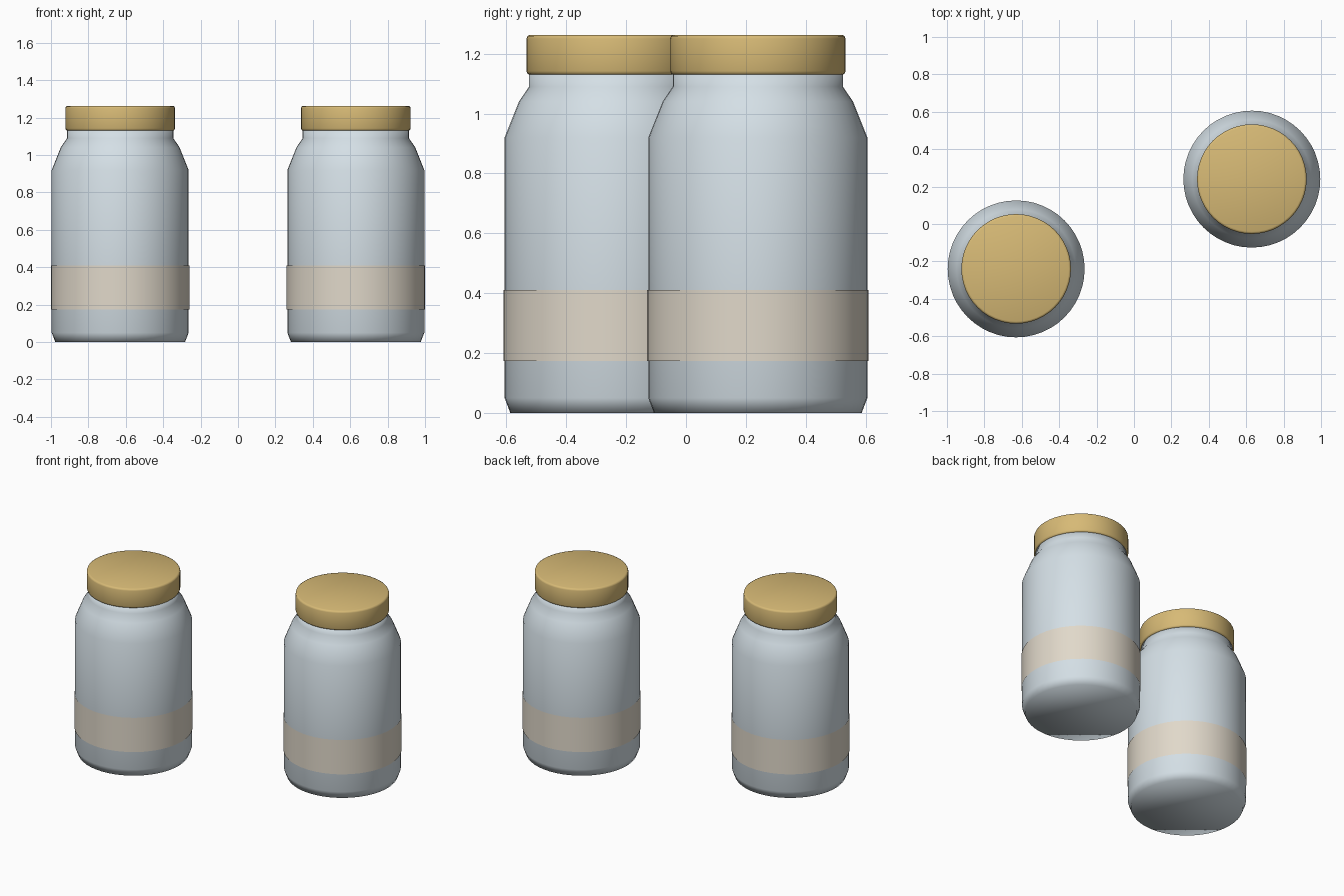
import bpy, math

if "Cube" in bpy.data.objects:
    bpy.data.objects.remove(bpy.data.objects["Cube"])

SEG = 48


def material(name, rgb):
    m = bpy.data.materials.new(name)
    m.diffuse_color = (*rgb, 1)
    m.use_nodes = True
    m.node_tree.nodes["Principled BSDF"].inputs["Base Color"].default_value = m.diffuse_color
    return m


GLASS = material("pale_blue_glass", (0.66, 0.74, 0.79))
PAPER = material("cream_label", (0.75, 0.69, 0.59))
BRASS = material("brass_lid", (0.68, 0.49, 0.18))


def lathe(name, profile, centre, mat, caps=True, angle=None):
    """Revolve (radius, height) points around a vertical axis."""
    verts = [(r * math.cos(math.tau * i / SEG), r * math.sin(math.tau * i / SEG), z)
             for r, z in profile for i in range(SEG)]
    faces = []
    for k in range(len(profile) - 1):
        for i in range(SEG):
            j = (i + 1) % SEG
            a, b = k * SEG, (k + 1) * SEG
            faces.append((a + i, a + j, b + j, b + i))
    if caps:
        top = (len(profile) - 1) * SEG
        faces.append(tuple(reversed(range(SEG))))
        faces.append(tuple(range(top, top + SEG)))
    mesh = bpy.data.meshes.new(name)
    mesh.from_pydata(verts, [], faces)
    mesh.materials.append(mat)
    ob = bpy.data.objects.new(name, mesh)
    ob.location = (*centre, 0)
    bpy.context.collection.objects.link(ob)
    bpy.ops.object.select_all(action='DESELECT')
    ob.select_set(True)
    bpy.context.view_layer.objects.active = ob
    if angle:
        bpy.ops.object.shade_smooth_by_angle(angle=math.radians(angle))
    else:
        bpy.ops.object.shade_smooth()
    return ob


BODY = [(0.347, 0), (0.366, 0.05), (0.366, 0.92), (0.318, 1.04), (0.284, 1.09), (0.284, 1.14)]
LABEL = [(0.3695, 0.173), (0.3695, 0.41)]
LID = [(0.285, 1.13), (0.290, 1.134), (0.293, 1.142), (0.293, 1.25),
       (0.290, 1.259), (0.281, 1.263)]

# Two identical jars, placed diagonally
for side, centre in (("left", (-0.63, -0.24)), ("right", (0.63, 0.24))):
    lathe(side + "_jar_body", BODY, centre, GLASS)
    lathe(side + "_jar_label", LABEL, centre, PAPER, caps=False)
    lathe(side + "_jar_lid", LID, centre, BRASS, angle=50)
